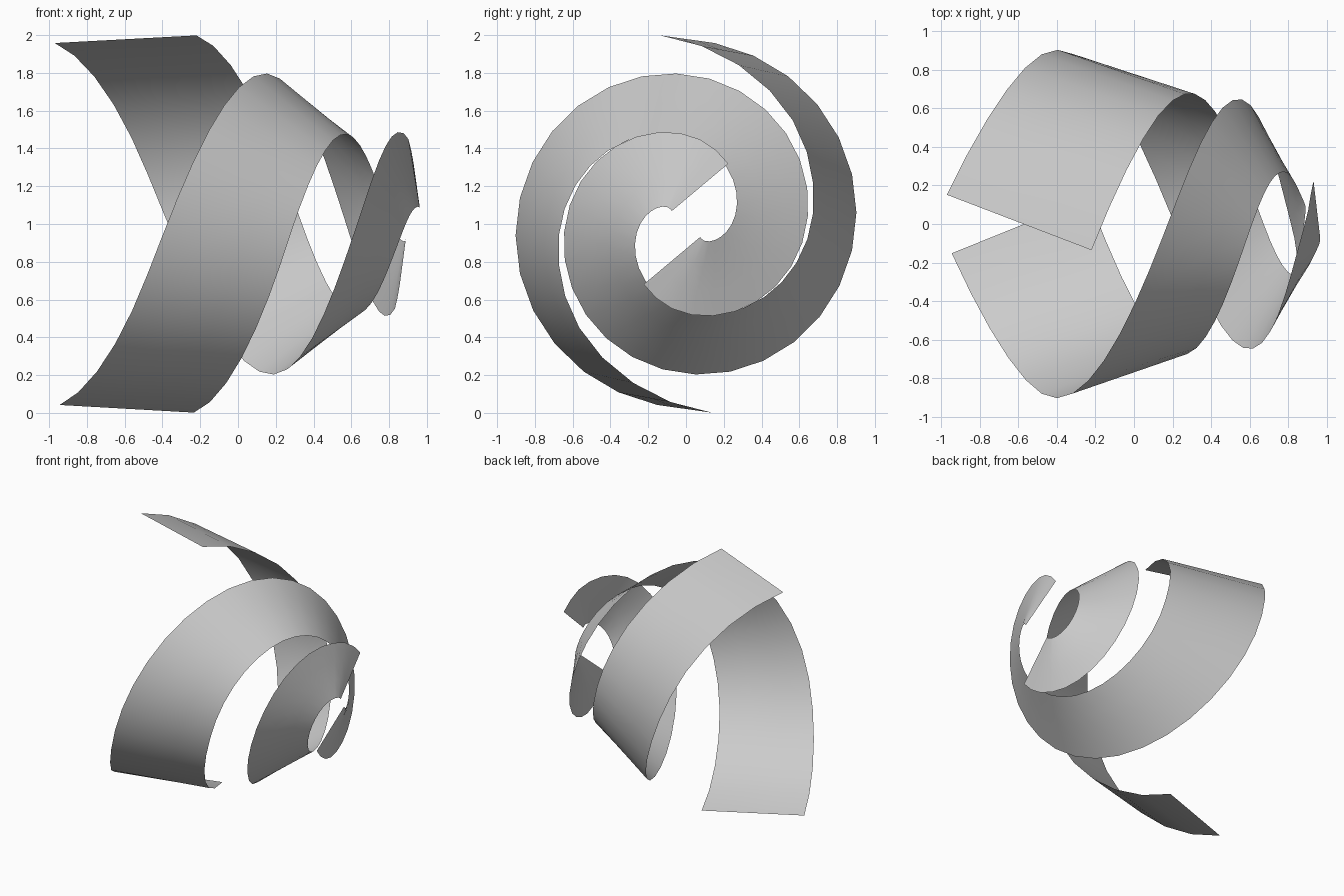
import bpy
import bmesh
import math

cube = bpy.data.objects.get("Cube")
if cube:
    bpy.data.objects.remove(cube, do_unlink=True)

SEGMENTS = 30   # steps along each ribbon
ACROSS = 3      # strips across each ribbon

grey = bpy.data.materials.new("plain grey")
grey.use_nodes = True
colour = (0.6, 0.6, 0.6, 1)
grey.diffuse_color = colour
grey.node_tree.nodes["Principled BSDF"].inputs["Base Color"].default_value = colour

# Ribbon profile at stations along its length
STATIONS = (0, 0.117, 0.21, 0.443, 0.676, 0.909, 1)
RADIUS = (0.97, 0.935, 0.9, 0.793, 0.64, 0.475, 0.39)     # outer edge, from the axis
OUTER_X = (-0.97, -0.61, -0.37, 0.21, 0.63, 0.885, 0.93)  # outer edge, along the axis
INNER_X = (-0.22, 0.09, 0.28, 0.61, 0.83, 0.955, 0.965)   # inner edge, along the axis
REACH = (0.29, 0.26, 0.28, 0.36, 0.4, 0.4, 0.39)          # edge to edge, across the axis
LEAN = (89, 54, 37, 28, 22, 17, 15)                       # of the cross line, in degrees


def smooth(values, t):
    """Smooth curve through the values at the stations."""
    n = len(STATIONS)

    def slope(k):
        a, b = max(k - 1, 0), min(k + 1, n - 1)
        return (values[b] - values[a]) / (STATIONS[b] - STATIONS[a])

    i = max(k for k in range(n - 1) if STATIONS[k] <= t)
    h = STATIONS[i + 1] - STATIONS[i]
    u = (t - STATIONS[i]) / h
    blend = u * u * (3 - 2 * u)
    return (values[i] * (1 - blend) + values[i + 1] * blend
            + h * u * (1 - u) * ((1 - u) * slope(i) - u * slope(i + 1)))


def edge_points(t):
    """Outer and inner edge points of the ribbon around the x axis."""
    angle = math.radians(81 - 386 * t)
    r = smooth(RADIUS, t)
    y, z = r * math.cos(angle), r * math.sin(angle)
    way = angle + math.pi - math.radians(smooth(LEAN, t))
    reach = smooth(REACH, t)
    return ((smooth(OUTER_X, t), y, z),
            (smooth(INNER_X, t), y + reach * math.cos(way), z + reach * math.sin(way)))


def ribbon(name, turn, stretch, shift):
    bm = bmesh.new()
    rows = []
    for s in range(SEGMENTS + 1):
        a, b = edge_points(s / SEGMENTS)
        row = []
        for j in range(ACROSS + 1):
            x, y, z = (p + (q - p) * j / ACROSS for p, q in zip(a, b))
            row.append(bm.verts.new((x * stretch + shift, turn * y, 1 + turn * z)))
        rows.append(row)
    for r0, r1 in zip(rows, rows[1:]):
        for j in range(ACROSS):
            bm.faces.new((r0[j], r0[j + 1], r1[j + 1], r1[j])).smooth = True
    # Outside of the ribbon faces away from the axis
    bm.normal_update()
    first = bm.faces[:][0]
    if first.normal.z * turn < 0:
        bmesh.ops.reverse_faces(bm, faces=bm.faces[:])
    mesh = bpy.data.meshes.new(name)
    bm.to_mesh(mesh)
    bm.free()
    mesh.materials.append(grey)
    obj = bpy.data.objects.new(name, mesh)
    bpy.context.collection.objects.link(obj)


# Two ribbons, half a turn apart
ribbon("upper_spiral_ribbon", 1, 1, 0)
ribbon("lower_spiral_ribbon", -1, 0.948, -0.025)
